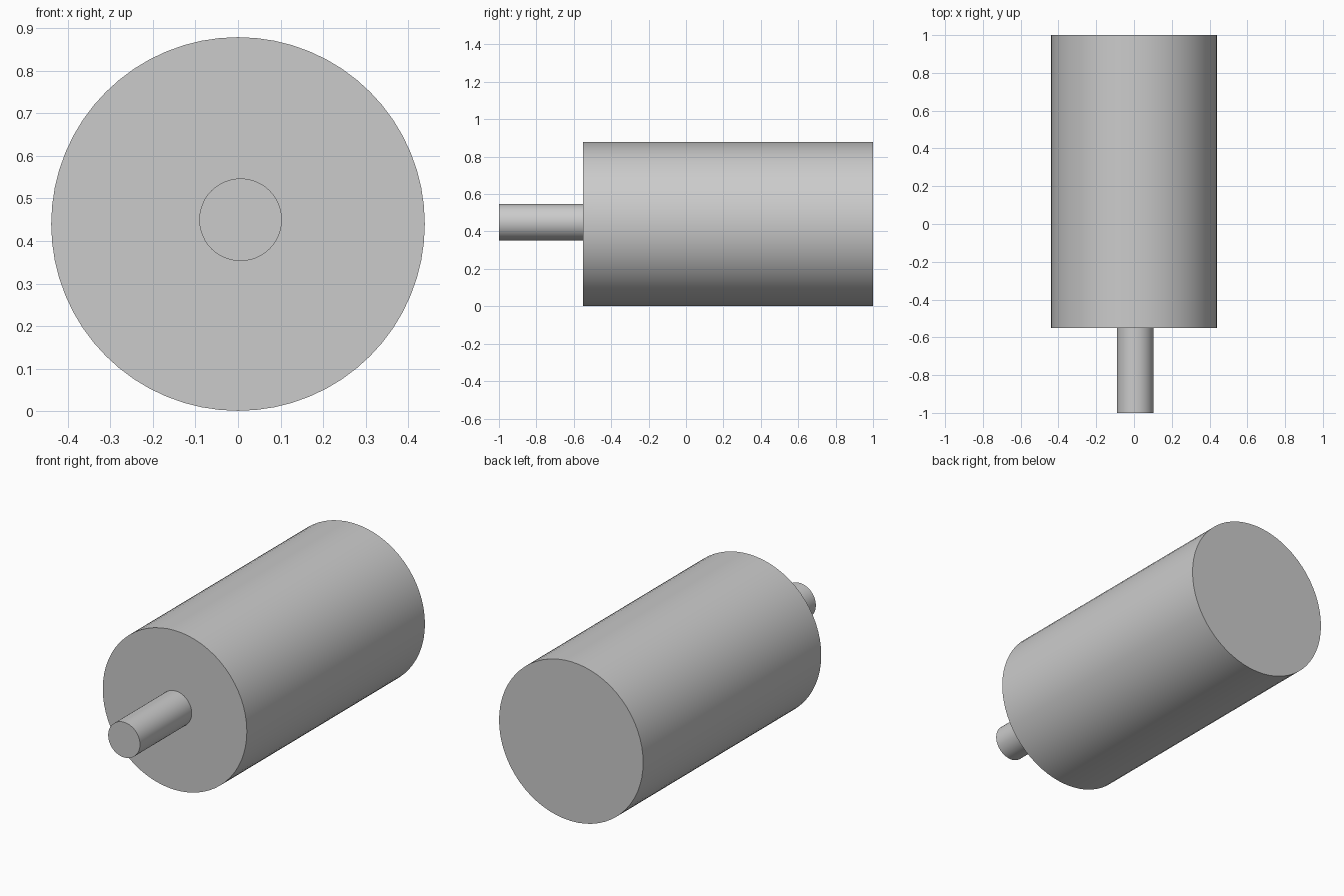
import bpy
import math

cube = bpy.data.objects.get("Cube")
if cube:
    bpy.data.objects.remove(cube, do_unlink=True)

grey = bpy.data.materials.new("light grey")
grey.use_nodes = True
colour = (0.6, 0.6, 0.6, 1)
grey.diffuse_color = colour
grey.node_tree.nodes["Principled BSDF"].inputs["Base Color"].default_value = colour


def cylinder_along_y(name, radius, x, z, y_front, y_back, sides):
    bpy.ops.mesh.primitive_cylinder_add(
        vertices=sides, radius=radius, depth=y_back - y_front,
        location=(x, (y_front + y_back) / 2, z), rotation=(math.pi / 2, 0, 0))
    part = bpy.context.object
    part.name = name
    part.data.materials.append(grey)
    bpy.ops.object.shade_smooth_by_angle(angle=math.radians(30))
    return part


# Main drum
cylinder_along_y("body", 0.439, 0, 0.44, -0.55, 1, 64)

# Thin shaft, set very slightly off the drum's axis
cylinder_along_y("shaft", 0.097, 0.006, 0.45, -1, -0.54, 48)
